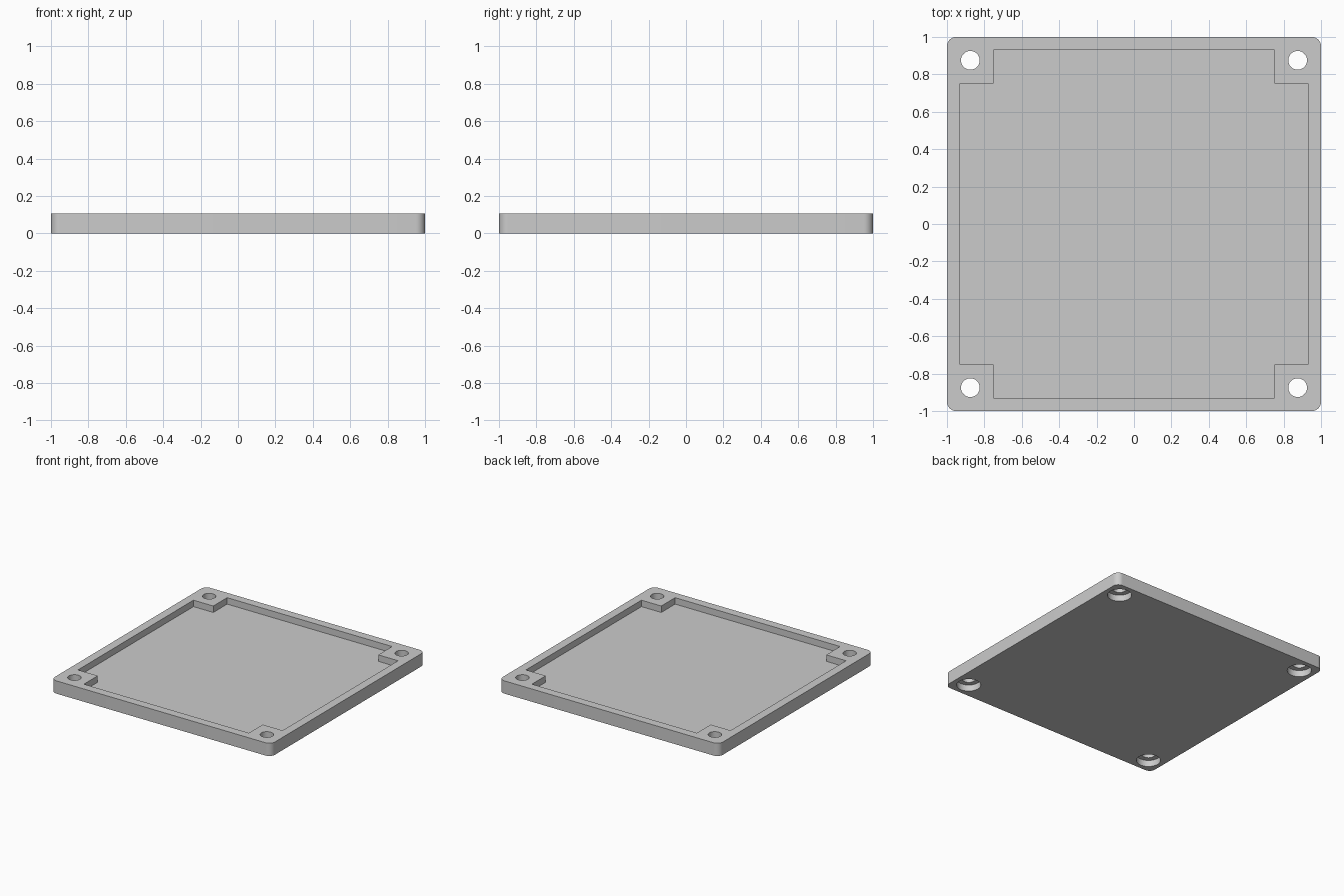
import bpy, bmesh, math

if "Cube" in bpy.data.objects:
    bpy.data.objects.remove(bpy.data.objects["Cube"], do_unlink=True)

HEIGHT, FLOOR = 0.105, 0.052      # overall height, floor thickness
CORNER = 0.05                     # outer corner radius
INNER, BOSS = 0.93, 0.75          # pocket half width, corner boss start
HOLE = 0.875                      # screw hole offset from centre

grey = bpy.data.materials.new("plain grey")
grey.use_nodes = True
colour = (0.6, 0.6, 0.6, 1)
grey.diffuse_color = colour
grey.node_tree.nodes["Principled BSDF"].inputs["Base Color"].default_value = colour


def prism(name, outline, z0, z1):
    """Extrude a closed outline from z0 up to z1."""
    bm = bmesh.new()
    face = bm.faces.new([bm.verts.new((x, y, z0)) for x, y in outline])
    top = bmesh.ops.extrude_face_region(bm, geom=[face])["geom"]
    verts = [v for v in top if isinstance(v, bmesh.types.BMVert)]
    bmesh.ops.translate(bm, verts=verts, vec=(0, 0, z1 - z0))
    bmesh.ops.recalc_face_normals(bm, faces=bm.faces)
    mesh = bpy.data.meshes.new(name)
    bm.to_mesh(mesh)
    bm.free()
    mesh.materials.append(grey)
    obj = bpy.data.objects.new(name, mesh)
    bpy.context.collection.objects.link(obj)
    return obj


def arc(cx, cy, radius, start, sweep, steps):
    angles = [math.radians(start + sweep * i / steps) for i in range(steps + 1)]
    return [(cx + radius * math.cos(a), cy + radius * math.sin(a)) for a in angles]


def circle(cx, cy, radius):
    return arc(cx, cy, radius, 0, 360, 48)[:-1]


def cut(target, cutter):
    """Subtract the cutter for good, then discard it."""
    cutter.hide_render = True
    mod = target.modifiers.new("cut", 'BOOLEAN')
    mod.operation, mod.solver, mod.object = 'DIFFERENCE', 'EXACT', cutter
    bpy.context.view_layer.objects.active = target
    bpy.ops.object.modifier_apply(modifier=mod.name)
    bpy.data.objects.remove(cutter, do_unlink=True)


# Rounded square plate
quadrants = [(1, 1), (-1, 1), (-1, -1), (1, -1)]
c = 1 - CORNER
outline = []
for i, (sx, sy) in enumerate(quadrants):
    outline += arc(sx * c, sy * c, CORNER, 90 * i, 90, 10)
plate = prism("cover_plate", outline, 0, HEIGHT)

# Cross-shaped pocket leaving a boss in each corner
pocket = []
for i, (sx, sy) in enumerate(quadrants):
    step = [(INNER, BOSS), (BOSS, BOSS), (BOSS, INNER)]
    pocket += [(sx * x, sy * y) for x, y in (step if i % 2 == 0 else step[::-1])]
cut(plate, prism("pocket_cutter", pocket, FLOOR, HEIGHT + 0.1))

# Screw holes with counterbores underneath
for sx, sy in quadrants:
    x, y = sx * HOLE, sy * HOLE
    cut(plate, prism("hole_cutter", circle(x, y, 0.05), -0.1, HEIGHT + 0.1))
    cut(plate, prism("counterbore_cutter", circle(x, y, 0.09), -0.1, 0.052))

bpy.ops.object.select_all(action='DESELECT')
plate.select_set(True)
bpy.context.view_layer.objects.active = plate
bpy.ops.object.shade_smooth_by_angle(angle=math.radians(30))
